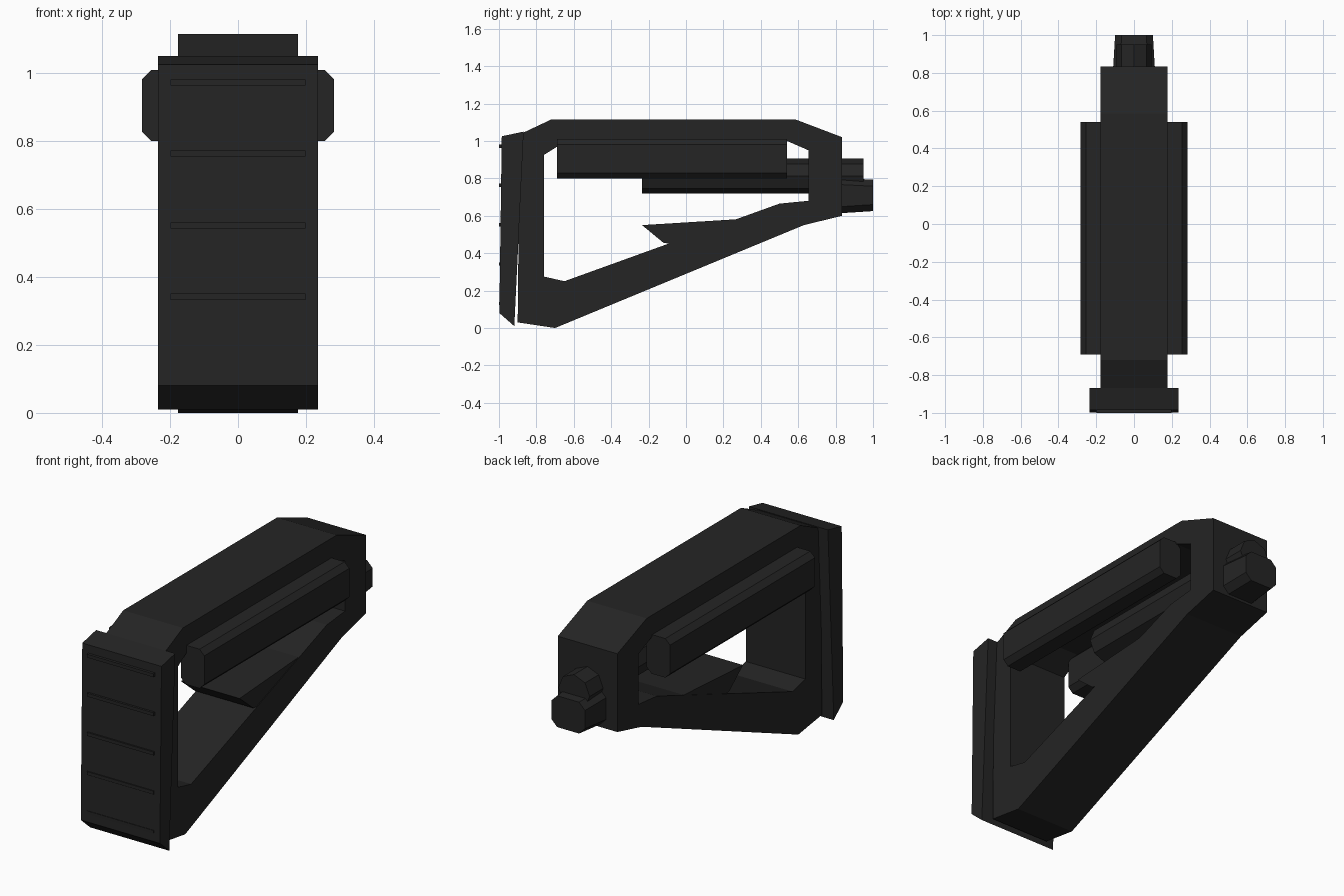
import bpy, bmesh

if "Cube" in bpy.data.objects:
    bpy.data.objects.remove(bpy.data.objects["Cube"])

mat = bpy.data.materials.new("matte black")
mat.diffuse_color = (0.018, 0.018, 0.018, 1)
mat.use_nodes = True
mat.node_tree.nodes["Principled BSDF"].inputs["Base Color"].default_value = mat.diffuse_color


def finish(bm, name):
    bmesh.ops.recalc_face_normals(bm, faces=bm.faces)
    me = bpy.data.meshes.new(name)
    bm.to_mesh(me)
    bm.free()
    me.materials.append(mat)
    ob = bpy.data.objects.new(name, me)
    bpy.context.collection.objects.link(ob)
    return ob


def loft(name, a, b):
    """Solid between two matching loops of 3D points."""
    bm = bmesh.new()
    va = [bm.verts.new(p) for p in a]
    vb = [bm.verts.new(p) for p in b]
    n = len(a)
    bm.faces.new(va)
    bm.faces.new(vb[::-1])
    for i in range(n):
        j = (i + 1) % n
        bm.faces.new((va[i], va[j], vb[j], vb[i]))
    return finish(bm, name)


def side_solid(name, prof, w):
    """Side (y, z) profile extruded to +-w in x."""
    return loft(name, [(-w, y, z) for y, z in prof], [(w, y, z) for y, z in prof])


def cham(x0, x1, z0, z1, c, y):
    """Chamfered rectangle in the xz plane."""
    return [(x, y, z) for x, z in (
        (x0 + c, z0), (x1 - c, z0), (x1, z0 + c), (x1, z1 - c),
        (x1 - c, z1), (x0 + c, z1), (x0, z1 - c), (x0, z0 + c))]


# Frame: closed ring between an outer and an inner side profile
outer = [(-.90, .03), (-.70, 0), (.63, .55), (.835, .60),
         (.835, 1.02), (.585, 1.115), (-.72, 1.115), (-.89, 1.035)]
inner = [(-.76, .275), (-.65, .25), (.50, .665), (.655, .68),
         (.655, .95), (.54, 1.0), (-.64, 1.0), (-.76, .925)]
W = .177
bm = bmesh.new()
rings = [[bm.verts.new((x, y, z)) for y, z in p]
         for x, p in ((-W, outer), (W, outer), (W, inner), (-W, inner))]
for k in range(4):
    a, b = rings[k], rings[(k + 1) % 4]
    for i in range(8):
        j = (i + 1) % 8
        bm.faces.new((a[i], a[j], b[j], b[i]))
finish(bm, "stock_frame")

# Butt plate with grip ridges
side_solid("butt_plate", [(-.985, 1.025), (-.868, 1.05), (-.918, .01), (-.998, .08)], .235)
for i, z in enumerate((.972, .763, .552, .342, .131)):
    side_solid(f"grip_ridge_{i + 1}",
               [(-1, z - .009), (-.97, z - .009), (-.97, z + .009), (-1, z + .009)], .198)

# Side tubes, mirrored
for s, n in ((1, "right"), (-1, "left")):
    xs = sorted((s * .145, s * .283))
    loft(f"side_tube_{n}", cham(*xs, .80, 1.01, .028, -.69), cham(*xs, .80, 1.01, .028, .54))

# Octagonal buffer tube
bpy.ops.mesh.primitive_cylinder_add(vertices=8, radius=.093, depth=1.185,
                                    location=(0, .3575, .812), rotation=(1.5707963, 0, 0))
tube = bpy.context.object
tube.name = "buffer_tube"
tube.data.materials.append(mat)

# Tapered rear lug
loft("rear_lug", cham(-.112, .112, .612, .803, .035, .80), cham(-.10, .10, .625, .793, .035, 1.0))

# Release lever wedge
side_solid("release_lever", [(-.235, .55), (-.12, .455), (.0, .44), (.35, .56), (.30, .583)], .174)
